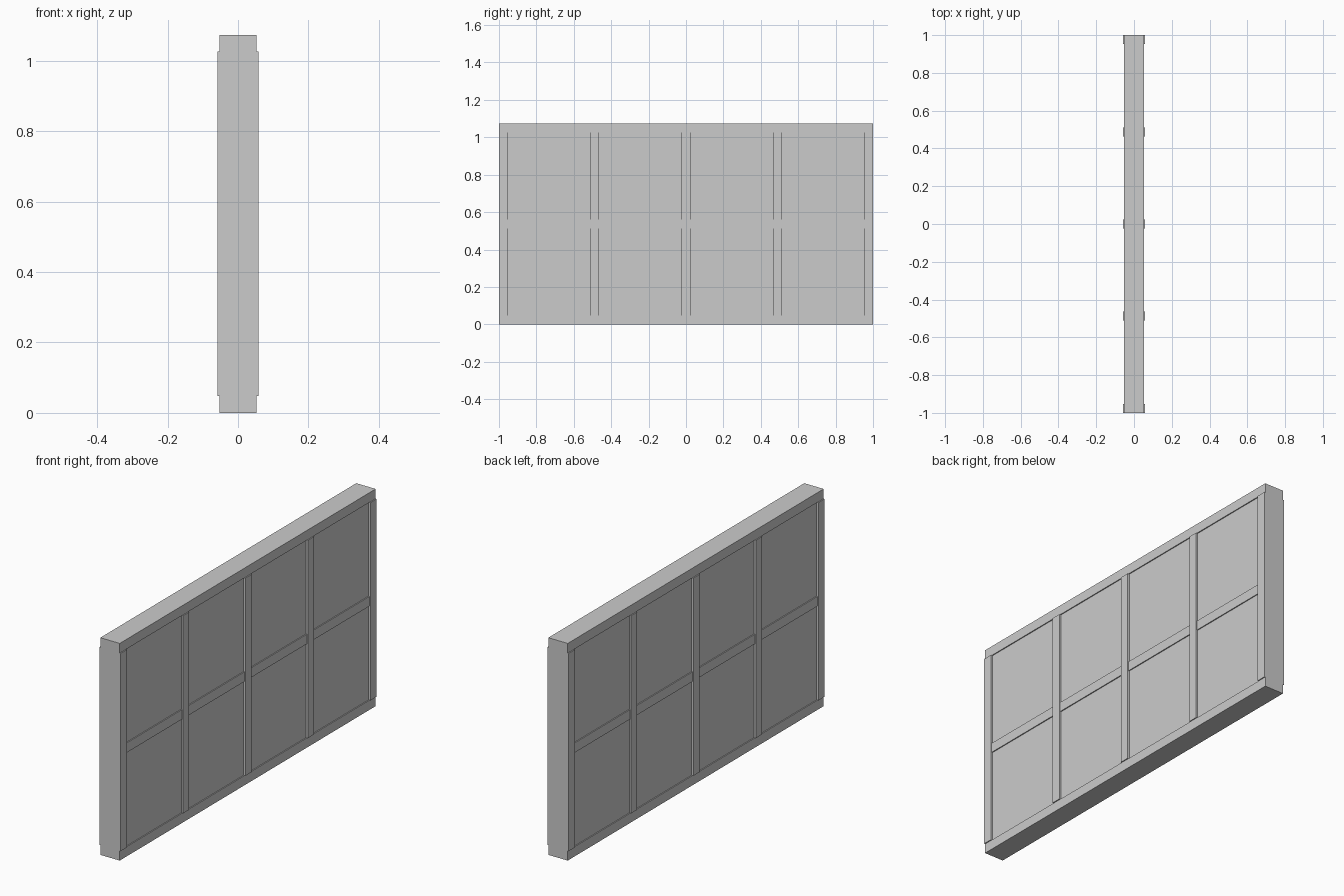
import bpy

if "Cube" in bpy.data.objects:
    bpy.data.objects.remove(bpy.data.objects["Cube"])

HEIGHT = 1.074    # overall height
W = 0.048         # width of every frame member
RAIL_X = 0.053    # half depth of rails
POST_X = 0.058    # half depth of posts, proud of the rails
PANEL_X = 0.048   # half depth of the recessed panels


def box(name, half_x, y0, y1, z0, z1):
    bpy.ops.mesh.primitive_cube_add(size=1, location=(0, (y0 + y1) / 2, (z0 + z1) / 2))
    ob = bpy.context.object
    ob.name = name
    ob.scale = (2 * half_x, y1 - y0, z1 - z0)
    bpy.ops.object.transform_apply(location=False, rotation=False, scale=True)


# Full-length bottom and top rails
box("bottom_rail", RAIL_X, -1, 1, 0, W)
box("top_rail", RAIL_X, -1, 1, HEIGHT - W, HEIGHT)

# Five evenly spaced posts between the rails
spacing = (2 - W) / 4
posts = [-1 + W / 2 + i * spacing for i in range(5)]
for i, y in enumerate(posts):
    box(f"post_{i + 1}", POST_X, y - W / 2, y + W / 2, W, HEIGHT - W)

# Each bay: a lower and an upper recessed panel split by a middle rail
mid = HEIGHT / 2
for i in range(4):
    y0, y1 = posts[i] + W / 2, posts[i + 1] - W / 2
    box(f"middle_rail_{i + 1}", RAIL_X, y0, y1, mid - W / 2, mid + W / 2)
    box(f"lower_panel_{i + 1}", PANEL_X, y0, y1, W, mid - W / 2)
    box(f"upper_panel_{i + 1}", PANEL_X, y0, y1, mid + W / 2, HEIGHT - W)
